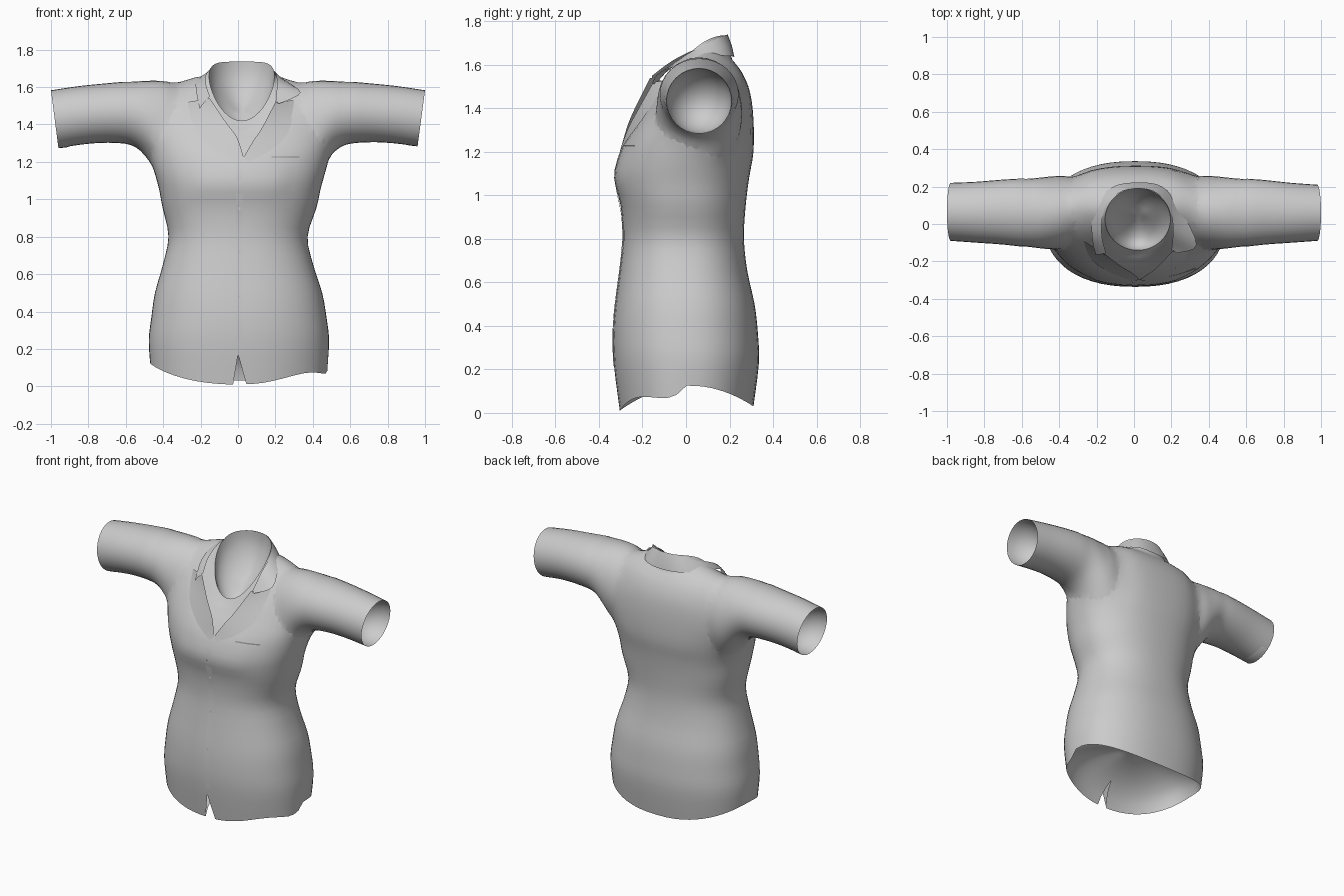
import bpy, bmesh, math
from mathutils import Vector
from mathutils.bvhtree import BVHTree

if "Cube" in bpy.data.objects:
    bpy.data.objects.remove(bpy.data.objects["Cube"])

cloth = bpy.data.materials.new("grey cloth")
cloth.diffuse_color = (0.6, 0.6, 0.6, 1)
cloth.use_nodes = True
cloth.node_tree.nodes["Principled BSDF"].inputs["Base Color"].default_value = cloth.diffuse_color
opening = bpy.data.materials.new("opening")   # marks faces that get removed


def spline(rows, steps):
    """Catmull-Rom interpolation through rows of numbers."""
    out = []
    for i in range(len(rows) - 1):
        a, b, c, d = (rows[max(0, min(len(rows) - 1, i + k))] for k in (-1, 0, 1, 2))
        for s in range(steps):
            t = s / steps
            out.append([0.5 * (2 * q + (r - p) * t + (2 * p - 5 * q + 4 * r - w) * t * t
                               + (3 * q - p - 3 * r + w) * t ** 3)
                        for p, q, r, w in zip(a, b, c, d)])
    return out + [list(rows[-1])]


def finish(name, bm, mats=(cloth,), angle=50):
    me = bpy.data.meshes.new(name)
    bm.to_mesh(me)
    bm.free()
    ob = bpy.data.objects.new(name, me)
    bpy.context.collection.objects.link(ob)
    for m in mats:
        me.materials.append(m)
    bpy.ops.object.select_all(action='DESELECT')
    ob.select_set(True)
    bpy.context.view_layer.objects.active = ob
    bpy.ops.object.shade_smooth_by_angle(angle=math.radians(angle))
    return ob


def tube(name, rings, start=(0, 0, 0), end=(0, 0, 0)):
    """Closed loft; start and end hollow the two ends into bowls."""
    bm = bmesh.new()
    n = len(rings[0])

    def bowl(ring, depth):
        pts = [Vector(p) for p in ring]
        mid = sum(pts, Vector()) / n
        angles = [math.radians(a) for a in (75, 60, 45, 30, 15)]
        return mid + Vector(depth), [[mid + (p - mid) * math.cos(a) + Vector(depth) * math.sin(a)
                                      for p in pts] for a in angles]

    mid0, inner0 = bowl(rings[0], start)
    mid1, inner1 = bowl(rings[-1], end)
    loops = [[bm.verts.new(p) for p in r] for r in inner0 + rings + inner1[::-1]]
    for a, b in zip(loops, loops[1:]):
        for i in range(n):
            bm.faces.new((a[i], a[(i + 1) % n], b[(i + 1) % n], b[i]))
    for lp, mid in ((loops[0], mid0), (loops[-1], mid1)):
        mid = bm.verts.new(mid)
        for i in range(n):
            bm.faces.new((lp[i], lp[(i + 1) % n], mid))
    bmesh.ops.recalc_face_normals(bm, faces=bm.faces)
    return finish(name, bm, (cloth, opening))


def power(v, p):
    return math.copysign(abs(v) ** (2 / p), v)


def ribbon(name, edge_a, edge_b, steps=4, bulge=0.0):
    """Cloth strip between two edge curves."""
    bm = bmesh.new()
    cols = []
    for p, q in zip(spline(edge_a, steps), spline(edge_b, steps)):
        p, q = Vector(p), Vector(q)
        m = (p + q) / 2 + Vector((p.x + q.x - 0.04, p.y + q.y, 0)).normalized() * bulge
        cols.append([bm.verts.new(c) for c in (p, m, q)])
    for a, b in zip(cols, cols[1:]):
        for i in range(2):
            bm.faces.new((a[i], b[i], b[i + 1], a[i + 1]))
    return finish(name, bm)


# Torso: height at front, side, back; front y, back y, half width, centre x, squareness
torso_rows = [
    (0.01, 0.125, 0.03, -0.305, 0.31, 0.475, 0.005, 2.3),
    (0.23, 0.25, 0.23, -0.332, 0.335, 0.482, 0.005, 2.3),
    (0.37, 0.37, 0.37, -0.335, 0.33, 0.468, 0.005, 2.3),
    (0.50, 0.50, 0.50, -0.325, 0.315, 0.447, 0.003, 2.3),
    (0.65, 0.65, 0.65, -0.305, 0.282, 0.402, 0, 2.3),
    (0.80, 0.80, 0.80, -0.29, 0.266, 0.372, 0, 2.3),
    (0.95, 0.95, 0.95, -0.30, 0.274, 0.41, 0.008, 2.3),
    (1.08, 1.08, 1.08, -0.33, 0.29, 0.44, 0.01, 2.3),
    (1.19, 1.20, 1.20, -0.305, 0.31, 0.475, 0.01, 2.3),
    (1.26, 1.33, 1.35, -0.27, 0.31, 0.485, 0.01, 2.4),
    (1.31, 1.48, 1.47, -0.235, 0.295, 0.445, 0, 2.45),
    (1.34, 1.59, 1.55, -0.21, 0.265, 0.37, 0, 2.4),
    (1.37, 1.622, 1.60, -0.185, 0.232, 0.27, 0, 2.2),
    (1.39, 1.635, 1.635, -0.165, 0.208, 0.205, 0.01, 2),
    (1.42, 1.66, 1.735, -0.14, 0.19, 0.175, 0.02, 2)]
N = 56
rings = []
for k, (zf, zs, zb, yf, yb, a, cx, p) in enumerate(spline(torso_rows, 3)):
    ring = []
    for i in range(N):
        t = math.tau * i / N
        c, s = power(math.cos(t), p), power(math.sin(t), p)
        z = zs + (zb - zf) / 2 * s + ((zf + zb) / 2 - zs) * s * s
        if k < 3 and c > 0 and s < 0:      # wavy hem on the front right panel
            z += (0.6 - 0.2 * k) * s * (s + 1) * (s + 0.65)
        ring.append((cx + a * c, (yf + yb) / 2 + (yb - yf) / 2 * s, z))
    rings.append(ring)
torso = tube("shirt_body", rings, start=(0, 0, 0.22), end=(0, 0.03, -0.17))

# Sleeves: x, front y, back y, bottom z, top z, lean of the cuff
sleeve_rows = [
    (0.27, -0.08, 0.22, 1.22, 1.58, 0),
    (0.36, -0.13, 0.262, 1.12, 1.632, 0),
    (0.43, -0.14, 0.26, 1.14, 1.64, 0),
    (0.50, -0.135, 0.253, 1.235, 1.638, 0),
    (0.57, -0.125, 0.245, 1.29, 1.632, 0),
    (0.70, -0.11, 0.235, 1.305, 1.62, 0.005),
    (0.84, -0.10, 0.22, 1.30, 1.605, 0.012),
    (0.98, -0.09, 0.21, 1.283, 1.583, 0.02)]
parts = []
for side, name in ((-1, "left_sleeve"), (1, "right_sleeve")):
    rings = []
    for x, y0, y1, z0, z1, lean in spline(sleeve_rows, 3):
        if side < 0:                       # the left cuff hangs slightly lower and further back
            z0, y1 = z0 - 0.5 * lean, y1 + 0.5 * lean
        ring = []
        for i in range(32):
            c, s = math.cos(math.tau * i / 32), math.sin(math.tau * i / 32)
            ring.append((side * (x + lean * s), (y0 + y1) / 2 + (y1 - y0) / 2 * c,
                         (z0 + z1) / 2 + (z1 - z0) / 2 * s))
        rings.append(ring)
    parts.append((tube(name, rings, end=(-0.18 * side, 0, 0)), 'UNION'))

# Wedge that opens the slit at the front hem
wedge = [(0.0, 0.17), (-0.038, -0.06), (0.065, -0.06)]
slit = tube("hem_slit_cutter", [[(x, y, z) for x, z in wedge] for y in (-0.5, -0.2)])
for f in slit.data.polygons:
    f.material_index = 1
parts.append((slit, 'DIFFERENCE'))

for ob, op in parts:
    mod = torso.modifiers.new(op, 'BOOLEAN')
    mod.object, mod.operation, mod.solver = ob, op, 'EXACT'
dg = bpy.context.evaluated_depsgraph_get()
merged = bpy.data.meshes.new_from_object(torso.evaluated_get(dg))
for ob in [torso] + [o for o, _ in parts]:
    bpy.data.objects.remove(ob)

# Clear the slit walls, then soften the armholes
bm = bmesh.new()
bm.from_mesh(merged)
bmesh.ops.delete(bm, geom=[f for f in bm.faces if f.material_index == 1], context='FACES')
bmesh.ops.remove_doubles(bm, verts=bm.verts, dist=0.003)
armhole = [v for v in bm.verts if 0.24 < abs(v.co.x) < 0.6 and v.co.z > 1.02]
for _ in range(5):
    bmesh.ops.smooth_vert(bm, verts=armhole, factor=0.5,
                          use_axis_x=True, use_axis_y=True, use_axis_z=True)
bvh = BVHTree.FromBMesh(bm)
finish("shirt", bm, angle=60)
bpy.data.materials.remove(opening)


def on_front(x, z, lift=0.004):
    hit = bvh.ray_cast(Vector((x, -1, z)), Vector((0, 1, 0)))[0]
    return (x, (hit.y if hit else -0.1) - lift, z)


# Lapels either side of the open neck
ribbon("left_lapel",
       [(0.03, -0.297, 1.225), (-0.005, -0.265, 1.33), (-0.07, -0.225, 1.42), (-0.15, -0.165, 1.54)],
       [on_front(x, z) for x, z in ((0.0, 1.2), (-0.12, 1.27), (-0.23, 1.38), (-0.27, 1.52))])
ribbon("right_lapel",
       [(0.03, -0.297, 1.225), (0.08, -0.265, 1.31), (0.13, -0.225, 1.385), (0.2, -0.15, 1.52)],
       [on_front(x, z) for x, z in ((0.05, 1.2), (0.17, 1.26), (0.27, 1.36), (0.3, 1.53))])

# Folded collar, with one point flicked outwards
ribbon("collar",
       [(-0.15, -0.155, 1.55), (-0.172, -0.06, 1.62), (-0.162, 0.06, 1.68), (-0.09, 0.16, 1.728),
        (0.02, 0.192, 1.738), (0.13, 0.16, 1.728), (0.197, 0.06, 1.68), (0.208, -0.05, 1.61),
        (0.2, -0.14, 1.51)],
       [(-0.205, -0.165, 1.485), (-0.225, -0.06, 1.59), (-0.215, 0.08, 1.64), (-0.12, 0.195, 1.64),
        (0.02, 0.222, 1.635), (0.15, 0.2, 1.64), (0.24, 0.09, 1.635), (0.335, -0.11, 1.57),
        (0.23, -0.155, 1.515)], bulge=0.004)

# Button placket, buttons and pocket edge
heights = [1.215 - i * 0.1 for i in range(11)]
ribbon("placket", [on_front(-0.012, z, 0.003) for z in heights],
       [on_front(0.025, z, 0.001) for z in heights], 2)
for z in (1.08, 0.95, 0.72, 0.48):
    bm = bmesh.new()
    bmesh.ops.create_circle(bm, cap_ends=True, segments=10, radius=0.008)
    for v in bm.verts:
        v.co = Vector(on_front(0.007, z, 0.006)) + Vector((v.co.x, 0, v.co.y))
    finish("button", bm)
xs = [0.18, 0.23, 0.28, 0.33]
ribbon("pocket_edge", [on_front(x, 1.232, 0.006) for x in xs],
       [on_front(x, 1.222, 0.001) for x in xs], 2)
